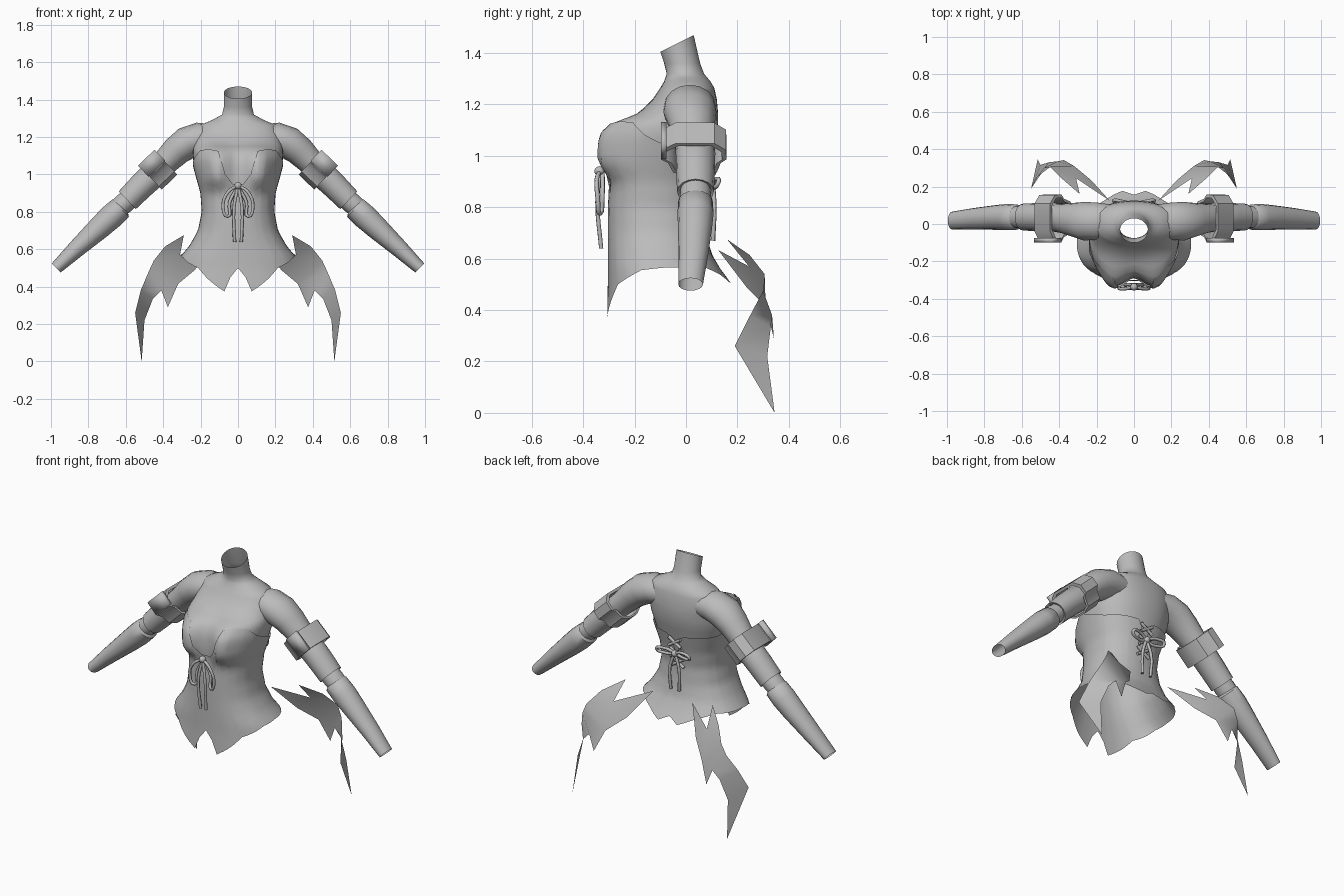
import bpy, bmesh, math
from mathutils import Vector

if "Cube" in bpy.data.objects:
    bpy.data.objects.remove(bpy.data.objects["Cube"])

grey = bpy.data.materials.new("plain_grey")
grey.diffuse_color = (0.5, 0.5, 0.5, 1)
grey.use_nodes = True
grey.node_tree.nodes["Principled BSDF"].inputs["Base Color"].default_value = grey.diffuse_color


def make(name, verts, faces, angle=40):
    me = bpy.data.meshes.new(name)
    me.from_pydata([tuple(v) for v in verts], [], faces)
    bm = bmesh.new()
    bm.from_mesh(me)
    bmesh.ops.recalc_face_normals(bm, faces=bm.faces)
    bm.to_mesh(me)
    bm.free()
    me.materials.append(grey)
    ob = bpy.data.objects.new(name, me)
    bpy.context.collection.objects.link(ob)
    bpy.ops.object.select_all(action='DESELECT')
    ob.select_set(True)
    bpy.context.view_layer.objects.active = ob
    bpy.ops.object.shade_smooth_by_angle(angle=math.radians(angle))
    return ob


def loft(name, rings, angle=40, loop=False):
    """Skin a list of closed rings; loop also joins the last ring to the first."""
    n, m = len(rings[0]), len(rings)
    faces = [(i * n + j, i * n + (j + 1) % n, (i + 1) % m * n + (j + 1) % n, (i + 1) % m * n + j)
             for i in range(m if loop else m - 1) for j in range(n)]
    return make(name, [v for r in rings for v in r], faces, angle)


def interp(table, t):
    if t <= table[0][0]:
        return table[0][1:]
    for a, b in zip(table, table[1:]):
        if t <= b[0]:
            f = (t - a[0]) / (b[0] - a[0])
            return tuple(p + (q - p) * f for p, q in zip(a[1:], b[1:]))
    return table[-1][1:]


# Torso outline: height, half width, front y, back y
TORSO = [(.37, .40, -.30, .22), (.50, .33, -.295, .17), (.56, .30, -.295, .125),
         (.62, .25, -.295, .09), (.70, .205, -.295, .07), (.80, .185, -.295, .06),
         (.90, .192, -.29, .075), (1.0, .22, -.28, .10), (1.08, .24, -.27, .12),
         (1.13, .24, -.245, .125), (1.165, .235, -.185, .125), (1.22, .225, -.13, .12),
         (1.265, .20, -.10, .11), (1.29, .14, -.085, .095), (1.32, .085, -.075, .07),
         (1.36, .076, -.085, .055), (1.435, .075, -.10, .03)]


def torso_point(t, z, off=0.0):
    """t = 0 at the front centre, pi at the back centre."""
    hw, yf, yb = interp(TORSO, z)
    s, c = math.sin(t), math.cos(t)
    power = .87 if z < 1.28 else 1
    x = math.copysign(abs(s) ** power, s) * (hw + off)
    y = (yf + yb) / 2 - math.copysign(abs(c) ** power, c) * ((yb - yf) / 2 + off)
    if c > 0:
        # bust swell
        y -= .075 * min(1, c * 2) * math.exp(-((z - 1.04) / .11) ** 4) * math.exp(-((abs(x) - .12) / .08) ** 2)
    return Vector((x, y, z))


# Skin: chest, shoulders and open neck
N = 48
rings = []
for z in (.86, .90, .95, 1.0, 1.04, 1.08, 1.11, 1.13, 1.15, 1.165, 1.19, 1.22, 1.245, 1.265, 1.29, 1.305, 1.32, 1.36):
    rings.append([torso_point(2 * math.pi * j / N, z) for j in range(N)])
top = [torso_point(2 * math.pi * j / N, 1.435) for j in range(N)]
for v in top:
    v.z = 1.405 + .065 * (v.y + .10) / .13
rings.append(top)
loft("chest_and_neck", rings, 60)

# Bodice: hem and neckline heights by angle around the body
HEM = [(0, .50), (.08, .45), (.14, .375), (.35, .43), (.62, .50), (1.2, .555), (1.57, .565),
       (2.3, .57), (2.7, .54), (3.0, .50), (math.pi, .53)]
TOP = [(0, .95), (.1, .95), (.25, 1.0), (.3, 1.06), (.38, 1.125), (.6, 1.135), (.9, 1.13), (1.2, 1.085),
       (1.6, 1.04), (2.0, 1.01), (2.95, 1.0), (3.05, .97), (math.pi, .86)]
half = sorted({round(i * math.pi / 22, 3) for i in range(22)} | {p[0] for p in HEM + TOP})
around = half + [2 * math.pi - t for t in reversed(half[1:-1])]
rings = []
ROWS = 20
for i in range(ROWS + 1):
    ring = []
    for t in around:
        k = min(t, 2 * math.pi - t)
        lo, hi = interp(HEM, k)[0], interp(TOP, k)[0]
        ring.append(torso_point(t, lo + (hi - lo) * i / ROWS, .009))
    rings.append(ring)
loft("bodice", rings, 60)


# Arms run down and outwards; rings lie across the arm
U = Vector((.72, 0, -.69))
NRM = Vector((.69, 0, .72))


def arm_ring(x, y, z, rn, ry, n=16, tilt=0):
    d = Vector((NRM.x * math.cos(tilt) - NRM.z * math.sin(tilt), 0,
                NRM.x * math.sin(tilt) + NRM.z * math.cos(tilt)))
    return [Vector((x, y, z)) + d * rn * math.cos(2 * math.pi * j / n)
            + Vector((0, ry * math.sin(2 * math.pi * j / n), 0)) for j in range(n)]


def mirrored(ring, s):
    return [Vector((v.x * s, v.y, v.z)) for v in ring]


ARM_PARTS = {
    "upper_arm": [(.13, .015, 1.195, .075, .09, 16, .65), (.20, .015, 1.195, .085, .10, 16, .5),
                  (.27, .015, 1.17, .088, .103, 16, .2), (.33, .022, 1.125, .08, .09),
                  (.39, .03, 1.065, .07, .078), (.46, .035, 1.0, .066, .07)],
    "sleeve": [(.40, .035, 1.03, .072, .078), (.44, .037, 1.01, .073, .077), (.52, .037, .935, .07, .075),
               (.592, .037, .862, .066, .072), (.588, .037, .866, .055, .06)],
    "elbow": [(.57, .037, .88, .052, .058), (.61, .037, .845, .056, .06), (.66, .037, .80, .05, .056)],
    "forearm": [(.622, .037, .828, .05, .055), (.628, .037, .82, .064, .068), (.68, .037, .772, .067, .07),
                (.74, .035, .716, .062, .066), (.86, .028, .606, .048, .057), (.972, .018, .50, .034, .048)],
}
# Arm band cross-section: across y, across the arm
BAND = [(-.05, -.05), (0, -.073), (.07, -.073), (.12, -.05), (.135, .0), (.158, .02), (.155, .07),
        (.11, .107), (-.04, .107), (-.095, .07), (-.098, .02), (-.07, 0)]
# Coat tail panel
TAIL = [(.13, .125, .634), (.23, .235, .49), (.31, .245, .57), (.32, .31, .415), (.375, .342, .29),
        (.41, .335, .38), (.455, .33, .335), (.50, .316, .22), (.515, .345, 0), (.55, .19, .26),
        (.52, .25, .38), (.48, .30, .475), (.45, .306, .54), (.39, .247, .615), (.29, .16, .675)]
TAIL_FACES = [(0, 1, 2), (1, 3, 2), (2, 13, 14), (2, 3, 12, 13), (3, 4, 5), (3, 5, 11, 12),
              (5, 6, 10, 11), (6, 7, 9, 10), (7, 8, 9)]

for s, side in ((1, "left"), (-1, "right")):
    for part, table in ARM_PARTS.items():
        loft(f"{side}_{part}", [mirrored(arm_ring(*row), s) for row in table], 50)
    # strap around the sleeve, with thickness
    base = U * -.418 + NRM * 1.008
    base = Vector((.416, 0, 1.012))
    rings = []
    for along, k in ((-.058, 1), (.058, 1), (.058, .86), (-.058, .86)):
        rings.append(mirrored([base + U * along + NRM * (b * k) + Vector((0, .03 + (a - .03) * k, 0))
                               for a, b in BAND], s))
    loft(f"{side}_arm_band", rings, 35, loop=True)
    # raised plate on the front of the strap
    rings = [mirrored([base + U * a + NRM * b + Vector((0, y, 0))
                       for a, b in ((-.062, .025), (.062, .025), (.062, .108), (-.062, .108))], s)
             for y in (-.075, -.098)]
    plate = loft(f"{side}_band_plate", rings, 35)
    bm = bmesh.new()
    bm.from_mesh(plate.data)
    bmesh.ops.holes_fill(bm, edges=bm.edges)
    bm.to_mesh(plate.data)
    bm.free()
    make(f"{side}_coat_tail", [(x * s, y, z) for x, y, z in TAIL], TAIL_FACES, 60)


def ribbon(name, pts, smooth=True):
    """Flat ribbon tube along a path."""
    cu = bpy.data.curves.new(name, 'CURVE')
    cu.dimensions = '3D'
    cu.bevel_depth = .009
    cu.bevel_resolution = 1
    cu.resolution_u = 4
    cu.use_fill_caps = True
    sp = cu.splines.new('BEZIER')
    sp.bezier_points.add(len(pts) - 1)
    for bp, p in zip(sp.bezier_points, pts):
        bp.co = p
        bp.handle_left_type = bp.handle_right_type = 'AUTO'
    cu.materials.append(grey)
    ob = bpy.data.objects.new(name, cu)
    bpy.context.collection.objects.link(ob)


def knot(name, loc, r):
    bpy.ops.mesh.primitive_uv_sphere_add(segments=10, ring_count=6, radius=r, location=loc)
    ob = bpy.context.object
    ob.name = name
    ob.data.materials.append(grey)
    bpy.ops.object.shade_smooth()


# Front bow with hanging loops, back bow with wide loops
for s, side in ((1, "left"), (-1, "right")):
    ribbon(f"front_bow_loop_{side}", [(0, -.335, .94), (s * .05, -.347, .91), (s * .08, -.343, .83),
                                      (s * .055, -.335, .775), (s * .045, -.325, .85), (0, -.325, .935)])
    ribbon(f"front_bow_end_{side}", [(0, -.335, .94), (s * .022, -.345, .82), (s * .018, -.33, .64)])
    ribbon(f"back_bow_loop_{side}", [(0, .105, .89), (s * .06, .12, .91), (s * .11, .125, .895),
                                     (s * .06, .105, .875), (0, .10, .885)])
    ribbon(f"back_bow_end_{side}", [(0, .105, .89), (s * .03, .11, .80), (s * .028, .105, .67)])
    # crossed back lacing
    for i, z in enumerate((.80, .86, .93)):
        ribbon(f"back_lace_{side}_{i}", [(-s * .04, .078 + .03 * i / 2, z), (s * .04, .078 + .03 * i / 2, z + .05)])
knot("front_bow_knot", (0, -.337, .94), .02)
knot("back_bow_knot", (0, .107, .888), .02)
